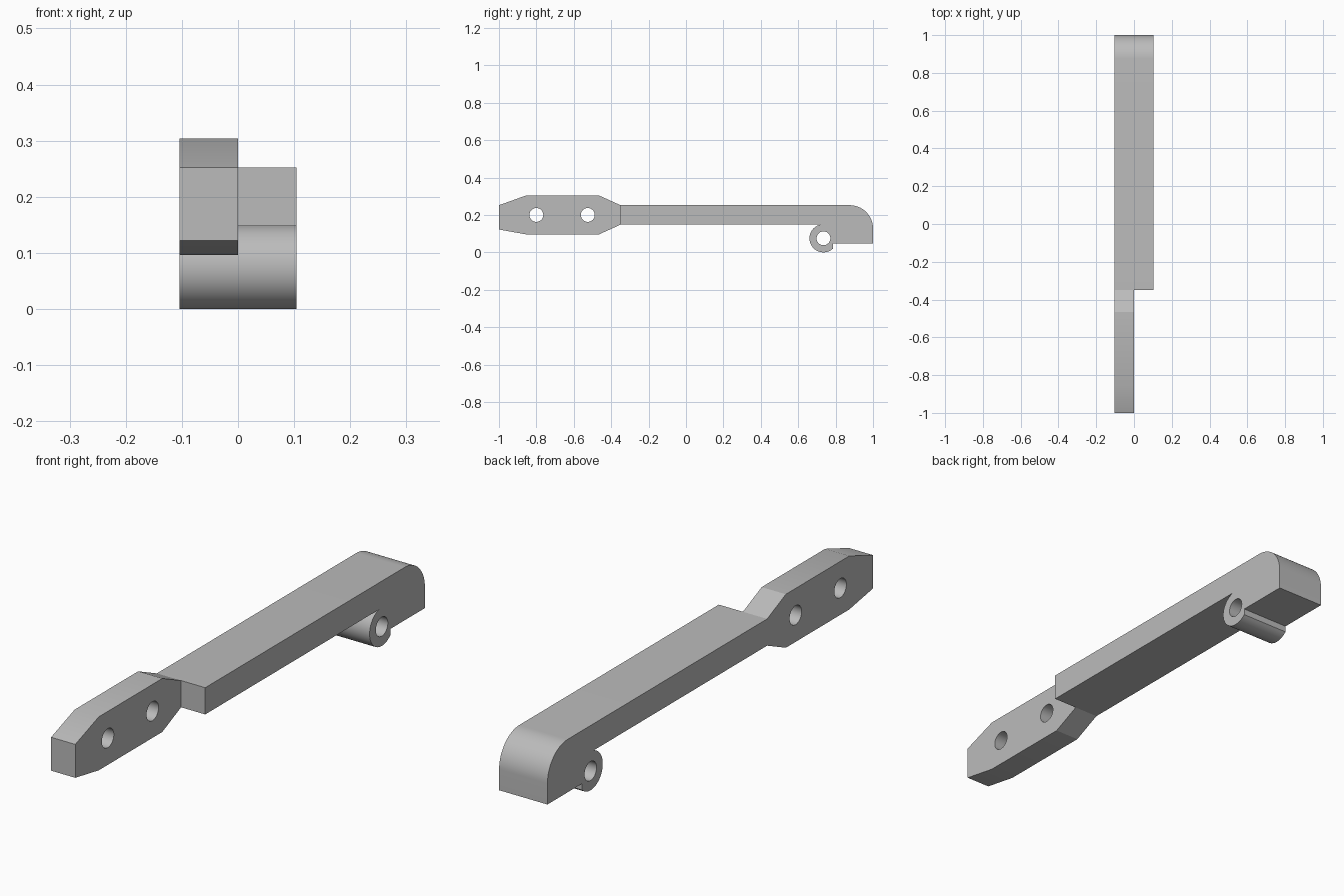
import bpy, bmesh
from math import sin, cos, acos, asin, pi, radians
from mathutils import Matrix

cube = bpy.data.objects.get("Cube")
if cube:
    bpy.data.objects.remove(cube, do_unlink=True)

grey = bpy.data.materials.new("plain grey")
grey.use_nodes = True
colour = (0.5, 0.5, 0.5, 1)
grey.diffuse_color = colour
grey.node_tree.nodes["Principled BSDF"].inputs["Base Color"].default_value = colour

# Local x, y, z of a flat profile become world y, z, x
TO_SIDE = Matrix(((0, 0, 1, 0), (1, 0, 0, 0), (0, 1, 0, 0), (0, 0, 0, 1)))


def arc(cy, cz, r, start, end, steps):
    return [(cy + r * cos(start + (end - start) * i / steps),
             cz + r * sin(start + (end - start) * i / steps)) for i in range(steps + 1)]


def hole(cy, cz, r, sides=40):
    return arc(cy, cz, r, 0, 2 * pi, sides)[:-1]


def extruded(name, loops, x0, x1):
    """Extrude a side profile (first loop) with holes (other loops) from x0 to x1."""
    curve = bpy.data.curves.new(name + "_profile", 'CURVE')
    curve.dimensions = '2D'
    curve.fill_mode = 'BOTH'
    curve.extrude = (x1 - x0) / 2
    for loop in loops:
        spline = curve.splines.new('POLY')
        spline.points.add(len(loop) - 1)
        for point, (y, z) in zip(spline.points, loop):
            point.co = (y, z, 0, 1)
        spline.use_cyclic_u = True
    helper = bpy.data.objects.new(name + "_profile", curve)
    bpy.context.collection.objects.link(helper)
    graph = bpy.context.evaluated_depsgraph_get()
    mesh = bpy.data.meshes.new_from_object(helper.evaluated_get(graph))
    bpy.data.objects.remove(helper, do_unlink=True)
    bpy.data.curves.remove(curve)

    bm = bmesh.new()
    bm.from_mesh(mesh)
    bmesh.ops.transform(bm, matrix=Matrix.Translation(((x0 + x1) / 2, 0, 0)) @ TO_SIDE,
                        verts=bm.verts)
    bmesh.ops.remove_doubles(bm, verts=bm.verts, dist=1e-5)
    bmesh.ops.recalc_face_normals(bm, faces=bm.faces)
    bm.to_mesh(mesh)
    bm.free()
    mesh.name = name
    mesh.materials.clear()
    mesh.materials.append(grey)
    obj = bpy.data.objects.new(name, mesh)
    bpy.context.collection.objects.link(obj)
    bpy.ops.object.select_all(action='DESELECT')
    obj.select_set(True)
    bpy.context.view_layer.objects.active = obj
    bpy.ops.object.shade_smooth_by_angle(angle=radians(20))
    return obj


HALF = 0.104
BOTTOM, TOP = 0.148, 0.252
JOIN = -0.35
PIN = 0.037

# Mounting plate with two screw holes
plate = [(-1, 0.122), (-0.855, 0.096), (-0.465, 0.096), (JOIN, BOTTOM),
         (JOIN, TOP), (-0.465, 0.304), (-0.855, 0.304), (-1, TOP)]
extruded("mounting_plate", [plate, hole(-0.8, 0.2, PIN), hole(-0.525, 0.2, PIN)], -HALF, 0)

# Arm with rounded end block and pin eye underneath
EYE_Y, EYE_Z, EYE_R = 0.735, 0.075, 0.075
STEP_Y, STEP_Z, ROUND = 0.787, 0.046, 0.125
eye_start = pi - asin((BOTTOM - EYE_Z) / EYE_R)
eye_end = 2 * pi - acos((STEP_Y - EYE_Y) / EYE_R)
arm = [(JOIN, BOTTOM)]
arm += arc(EYE_Y, EYE_Z, EYE_R, eye_start, eye_end, 32)
arm += [(STEP_Y, STEP_Z), (1, STEP_Z)]
arm += arc(1 - ROUND, TOP - ROUND, ROUND, 0, pi / 2, 20)
arm += [(JOIN, TOP)]
extruded("arm", [arm, hole(EYE_Y, EYE_Z, PIN)], -HALF, HALF)
